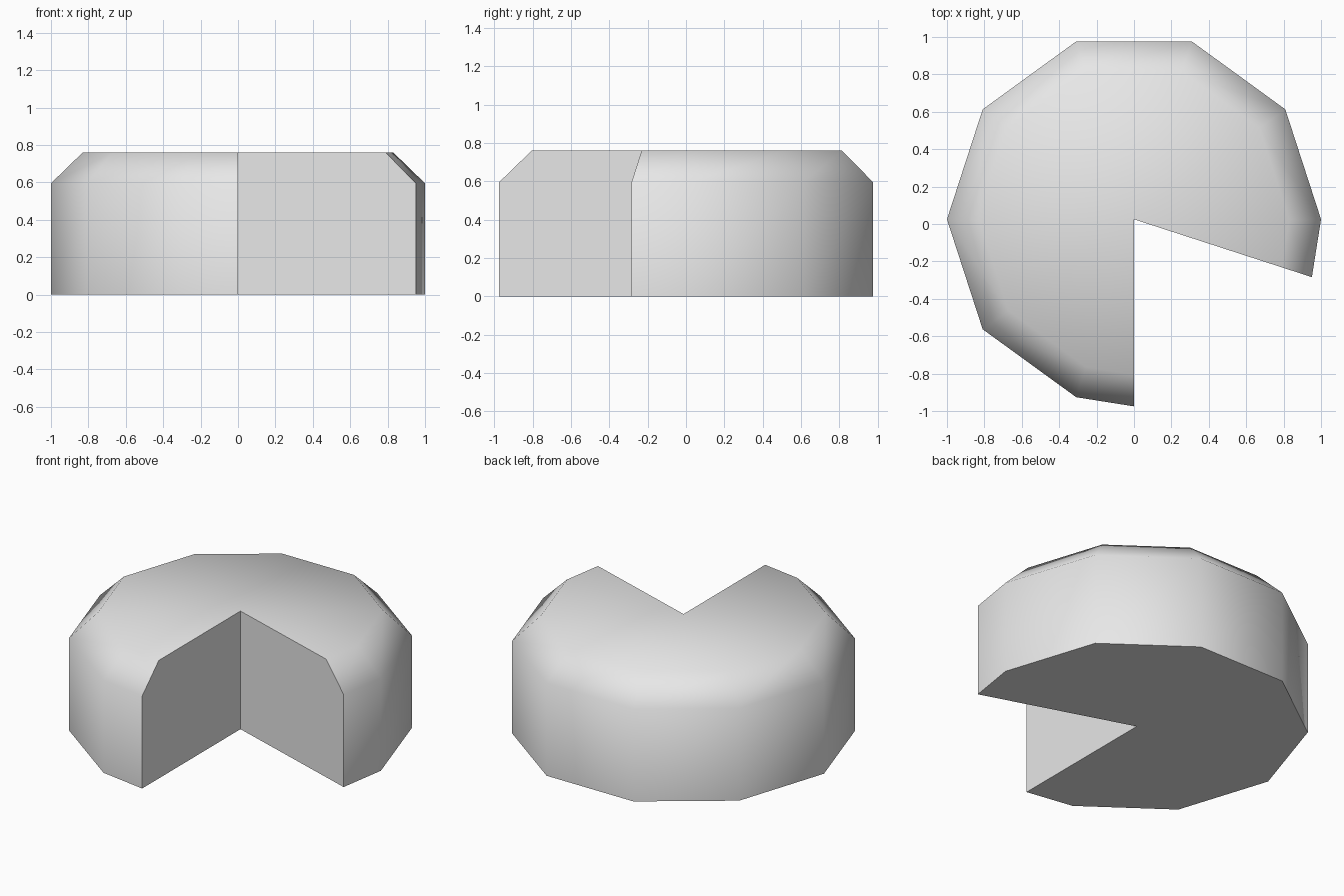
import bpy, bmesh
from math import radians, cos, sin

cube = bpy.data.objects.get("Cube")
if cube:
    bpy.data.objects.remove(cube, do_unlink=True)

# Material
grey = bpy.data.materials.new("light_grey")
grey.use_nodes = True
colour = (0.8, 0.8, 0.8, 1)
grey.diffuse_color = colour
grey.node_tree.nodes["Principled BSDF"].inputs["Base Color"].default_value = colour

# Ten-sided wheel outline with a wedge missing between -90 and -18 degrees
CENTRE_Y = 0.025
HEIGHT = 0.76
angles = [-18] + [36 * i for i in range(8)] + [270]
profile = [(1.0, 0.0), (1.0, 0.595), (0.83, HEIGHT)]  # radius, height

bm = bmesh.new()
rings = [[bm.verts.new((r * cos(radians(a)), CENTRE_Y + r * sin(radians(a)), z))
          for a in angles] for r, z in profile]
hub_low = bm.verts.new((0, CENTRE_Y, 0))
hub_high = bm.verts.new((0, CENTRE_Y, HEIGHT))

# Outer wall, chamfer and top fan
for i in range(len(angles) - 1):
    for low, high in zip(rings, rings[1:]):
        bm.faces.new((low[i], low[i + 1], high[i + 1], high[i]))
    bm.faces.new((rings[-1][i], rings[-1][i + 1], hub_high))

# Underside and the two cut faces
bm.faces.new([hub_low] + rings[0])
for end in (0, -1):
    bm.faces.new([hub_low] + [ring[end] for ring in rings] + [hub_high])
bmesh.ops.recalc_face_normals(bm, faces=bm.faces)

mesh = bpy.data.meshes.new("cut_wheel")
bm.to_mesh(mesh)
bm.free()
mesh.materials.append(grey)
wheel = bpy.data.objects.new("cut_wheel", mesh)
bpy.context.collection.objects.link(wheel)

# Smooth rounded rim, crisp cut and base edges
bpy.ops.object.select_all(action='DESELECT')
wheel.select_set(True)
bpy.context.view_layer.objects.active = wheel
bpy.ops.object.shade_smooth_by_angle(angle=radians(60))
